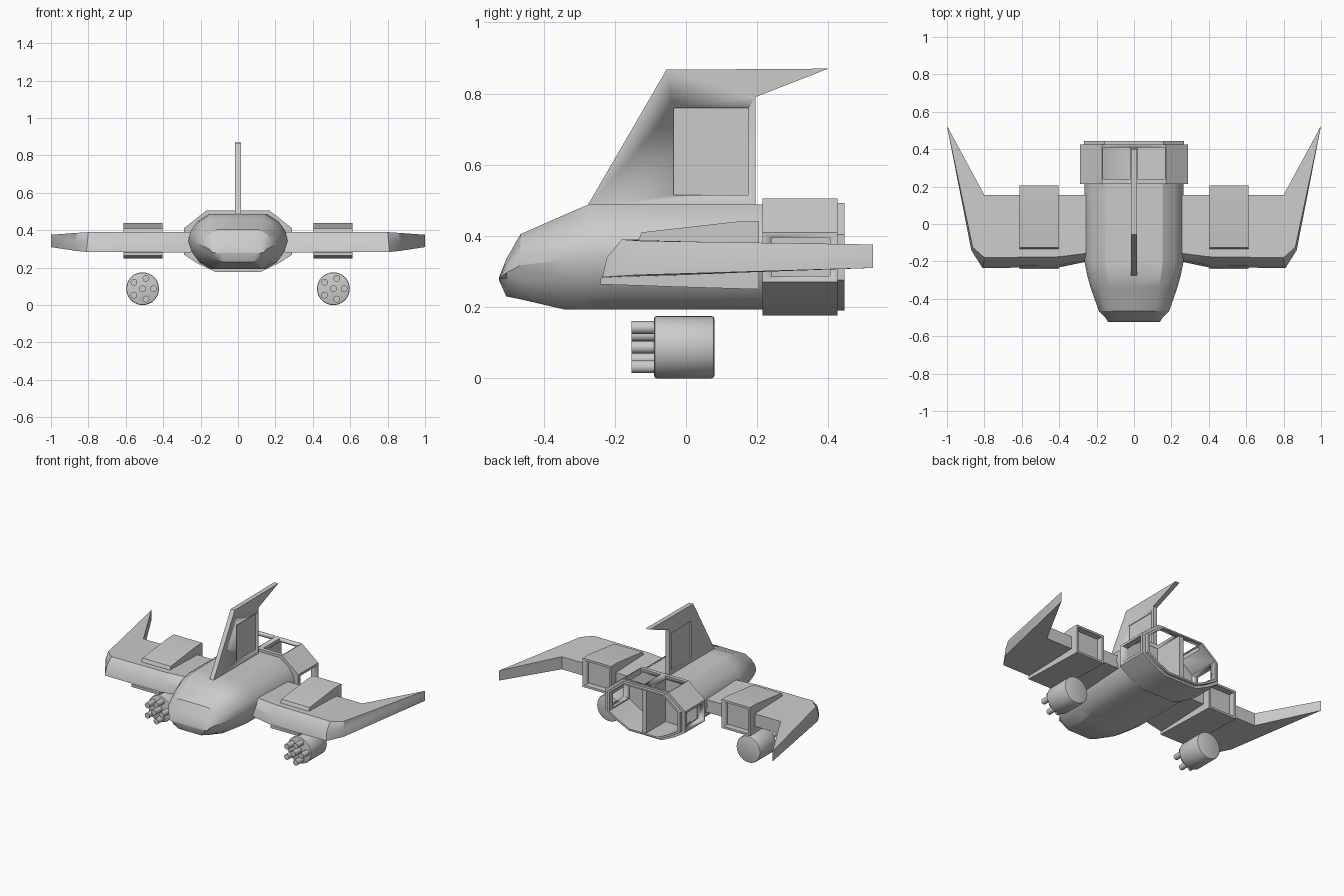
import bpy, bmesh, math
from mathutils import Matrix

if "Cube" in bpy.data.objects:
    bpy.data.objects.remove(bpy.data.objects["Cube"])


def finish(name, bm, angle=30):
    bmesh.ops.recalc_face_normals(bm, faces=bm.faces)
    me = bpy.data.meshes.new(name)
    bm.to_mesh(me)
    bm.free()
    ob = bpy.data.objects.new(name, me)
    bpy.context.collection.objects.link(ob)
    bpy.ops.object.select_all(action='DESELECT')
    ob.select_set(True)
    bpy.context.view_layer.objects.active = ob
    if angle:
        bpy.ops.object.shade_smooth_by_angle(angle=math.radians(angle))
    return ob


def loft(name, rings, angle=30):
    """Skin matching rings of points and cap both ends."""
    bm = bmesh.new()
    vs = [[bm.verts.new(p) for p in r] for r in rings]
    n = len(rings[0])
    for a, b in zip(vs, vs[1:]):
        for i in range(n):
            j = (i + 1) % n
            bm.faces.new((a[i], a[j], b[j], b[i]))
    bm.faces.new(vs[0])
    bm.faces.new(vs[-1])
    return finish(name, bm, angle)


def prism(name, profile, x0, x1):
    return loft(name, [[(x, y, z) for y, z in profile] for x in (x0, x1)])


def box(name, x0, x1, y0, y1, z0, z1):
    return prism(name, [(y0, z0), (y1, z0), (y1, z1), (y0, z1)], x0, x1)


def cut(ob, *bounds):
    """Subtract a box and drop the cutter."""
    c = box("cutter", *bounds)
    m = ob.modifiers.new("cut", 'BOOLEAN')
    m.operation, m.object, m.solver = 'DIFFERENCE', c, 'EXACT'
    bpy.context.view_layer.objects.active = ob
    bpy.ops.object.modifier_apply(modifier=m.name)
    bpy.data.objects.remove(c)


def mirrored(half):
    """Close a right-hand half section, skipping points on the axis."""
    return half + [(-x, z) for x, z in reversed(half) if x > 0]


# fuselage: y, half width, top, bottom
def hull_ring(y, w, zt, zb):
    up, dn = zt - .28, .28 - zb
    half = [(0, zt), (.58 * w, zt), (.82 * w, .28 + .8 * up), (.96 * w, .28 + .55 * up),
            (w, .28 + .3 * up), (.92 * w, .28), (.78 * w, .28 - .6 * dn),
            (.55 * w, zb), (0, zb)]
    return [(x, y, z) for x, z in mirrored(half)]


loft("fuselage", [hull_ring(*s) for s in (
    (-.525, .138, .285, .275), (-.505, .15, .335, .23), (-.465, .188, .405, .222),
    (-.34, .232, .46, .193), (-.275, .25, .488, .193), (-.2, .265, .488, .193),
    (.225, .265, .488, .193))])

# tail fin with a recessed panel on each side
fin = prism("tail_fin", [(-.275, .48), (-.275, .488), (-.055, .867), (.4, .87),
                         (.195, .79), (.195, .48)], -.015, .015)
for a, b in ((.005, .1), (-.1, -.005)):
    cut(fin, a, b, -.035, .175, .515, .76)

# hollow engine housing: outer wall, stepped lip, inner bore
section = mirrored([(.17, .505), (.29, .41), (.29, .27), (.215, .222), (.12, .177)])


def housing_ring(y, s):
    return [(x * s, y, .341 + (z - .341) * s) for x, z in section]


housing = loft("engine_housing", [housing_ring(*r) for r in (
    (.215, 1), (.425, 1), (.425, .92), (.445, .92), (.445, .86), (.235, .86))])
for s in (1, -1):
    x = sorted((s * .018, s * .165))
    cut(housing, *x, .24, .408, .42, .6)
    x = sorted((s * .2, s * .4))
    cut(housing, *x, .24, .405, .287, .395)
box("engine_divider", -.015, .015, .225, .435, .19, .49)

# wings: stacked outlines for bottom, leading edge and top
bottom = [(.2, -.19, .283), (.4, -.232, .281), (.81, -.235, .284), (.868, -.14, .29),
          (1, .525, .31), (.8, .155, .297), (.2, .155, .297)]
middle = [(.2, -.185, .34), (.4, -.22, .34), (.805, -.222, .34), (.87, -.14, .34),
          (1, .525, .342), (.8, .155, .34), (.2, .155, .34)]
top = [(.2, -.15, .39), (.4, -.175, .39), (.8, -.18, .39), (.862, -.125, .386),
       (1, .525, .376), (.8, .155, .38), (.2, .155, .38)]
pod = [(-.24, .28), (-.24, .264), (0, .256), (.205, .25), (.205, .44), (.14, .44),
       (-.125, .41), (-.135, .385), (-.1, .34)]

for s, side in ((1, "right"), (-1, "left")):
    loft(side + "_wing", [[(s * x, y, z) for x, y, z in o] for o in (bottom, middle, top)])

    # wing engine with square exhaust recess
    xs = sorted((s * .405, s * .612))
    thruster = prism(side + "_wing_engine", pod, *xs)
    cut(thruster, xs[0] + .014, xs[1] - .014, .165, .3, .264, .426)

    # rotary gun: rounded drum and six barrels
    def rod(bm, x, z, r, y0, y1, n):
        m = Matrix.Translation((x, (y0 + y1) / 2, z)) @ Matrix.Rotation(math.pi / 2, 4, 'X')
        return bmesh.ops.create_cone(bm, cap_ends=True, segments=n, radius1=r,
                                     radius2=r, depth=y1 - y0, matrix=m)
    bm = bmesh.new()
    rod(bm, s * .51, .0875, .0875, -.09, .08, 32)
    rims = [e for e in bm.edges if abs(e.verts[0].co.y - e.verts[1].co.y) < 1e-4]
    bmesh.ops.bevel(bm, geom=rims, offset=.008, segments=2, profile=.5, affect='EDGES')
    finish(side + "_gun_drum", bm, 40)
    bm = bmesh.new()
    rod(bm, s * .51, .0875, .018, -.153, -.08, 16)
    for i in range(5):
        a = math.tau * i / 5
        rod(bm, s * .51 + .058 * math.cos(a), .0875 + .058 * math.sin(a), .018, -.153, -.08, 16)
    finish(side + "_gun_barrels", bm, 40)
